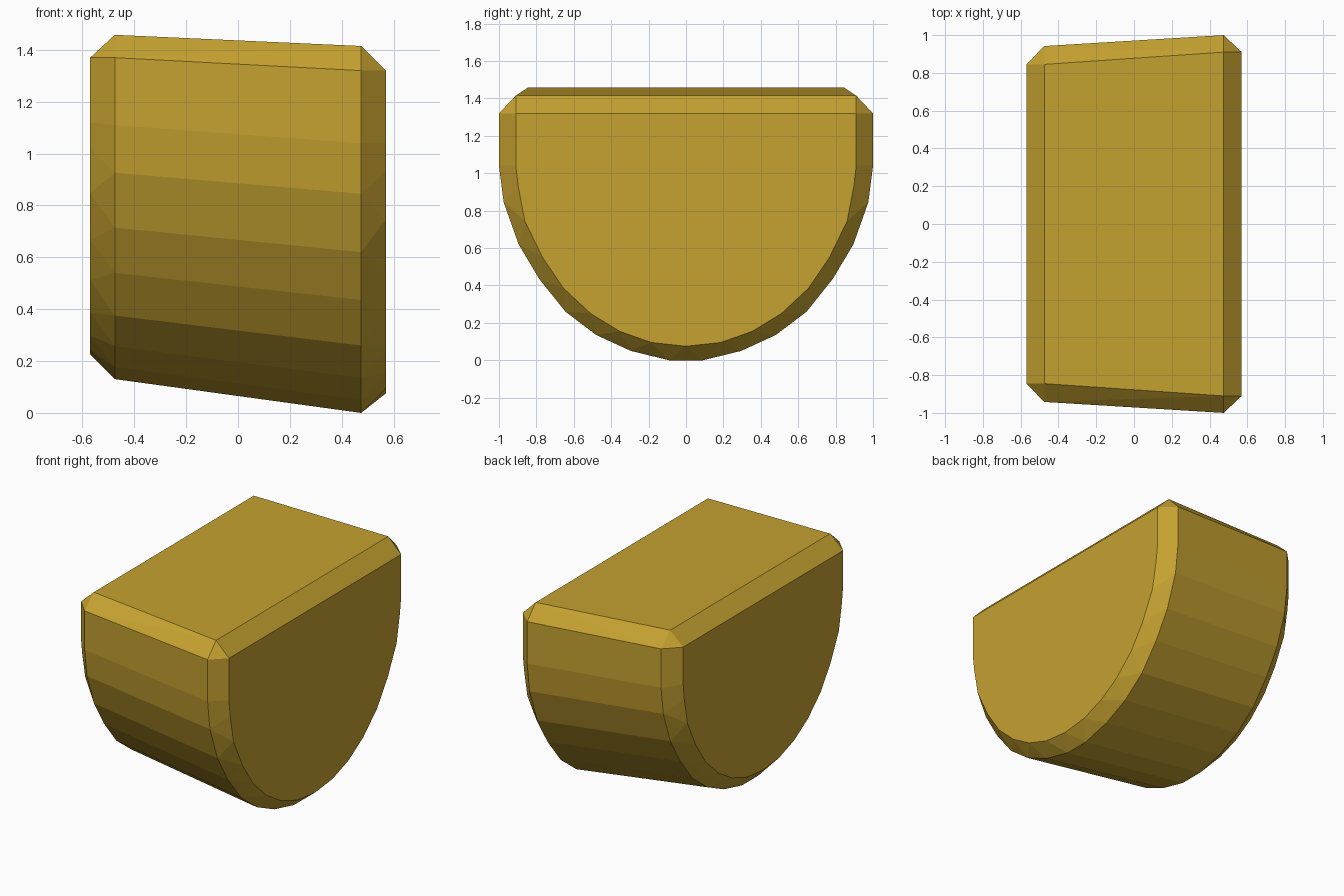
import bpy, bmesh

if "Cube" in bpy.data.objects:
    bpy.data.objects.remove(bpy.data.objects["Cube"])

# Half profiles (y, drop below the straight wall) of the rounded belly
RIM = [(1.0, 0), (.975, .195), (.895, .42), (.785, .605),
       (.645, .78), (.48, .905), (.295, .99), (.09, 1.04)]
CAP = [(.91, 0), (.897, .11), (.862, .295), (.767, .49), (.655, .655),
       (.51, .79), (.355, .885), (.185, .945), (0, .965)]


def section(x, profile, scale, wall_z, top):
    """Mirrored D-shaped cross-section at x; top lists the upper corners."""
    half = [(y * scale, wall_z - d * scale) for y, d in profile] + top
    return [(x, s * y, z) for y, z in half for s in (-1, 1)]


# Small end, two rims and large end; the chamfers join them
points = (section(-.57, CAP, .928, 1.12, [(.845, 1.37)])
          + section(-.475, RIM, .942, 1.11, [(.942, 1.37), (.845, 1.458)])
          + section(.475, RIM, 1, 1.04, [(1.0, 1.32), (.91, 1.415)])
          + section(.57, CAP, 1, 1.04, [(.91, 1.32)]))

# Body: convex skin around the four sections
bm = bmesh.new()
for p in points:
    bm.verts.new(p)
bmesh.ops.remove_doubles(bm, verts=bm.verts, dist=.0005)
hull = bmesh.ops.convex_hull(bm, input=bm.verts)
loose = [v for v in bm.verts if not v.link_faces]
bmesh.ops.delete(bm, geom=loose, context='VERTS')
bmesh.ops.dissolve_limit(bm, angle_limit=.01, verts=bm.verts, edges=bm.edges)
bmesh.ops.recalc_face_normals(bm, faces=bm.faces)
mesh = bpy.data.meshes.new("rounded_body")
bm.to_mesh(mesh)
bm.free()
body = bpy.data.objects.new("rounded_body", mesh)
bpy.context.collection.objects.link(body)

# Ochre colour
mat = bpy.data.materials.new("ochre")
mat.diffuse_color = (.56, .36, .03, 1)
mat.use_nodes = True
mat.node_tree.nodes["Principled BSDF"].inputs["Base Color"].default_value = mat.diffuse_color
mesh.materials.append(mat)
